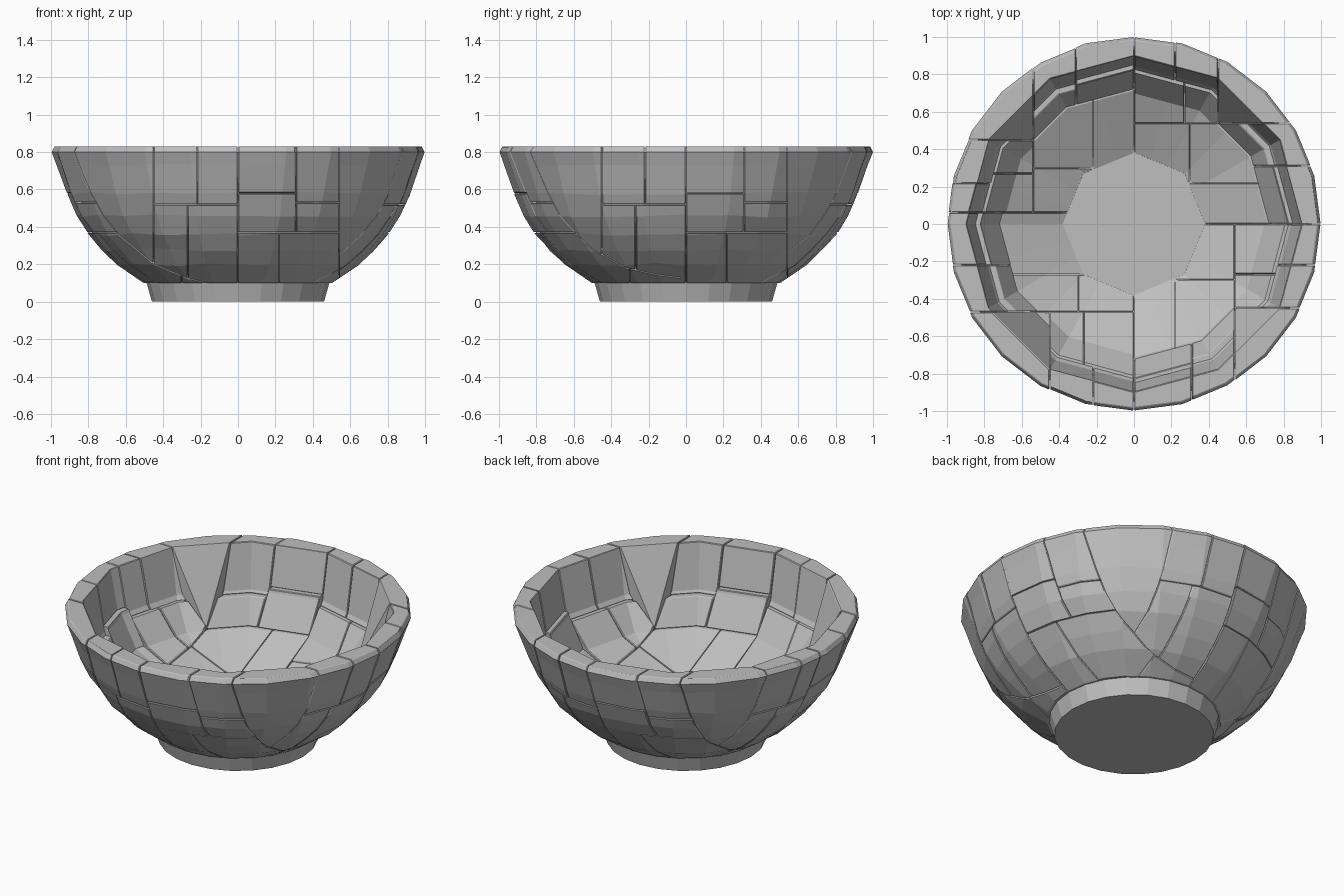
import bpy, bmesh, math, random
from mathutils import Matrix, Vector

cube = bpy.data.objects.get("Cube")
if cube:
    bpy.data.objects.remove(cube, do_unlink=True)

STONE = bpy.data.materials.new("grey_stone")
STONE.use_nodes = True
GREY = (0.52, 0.52, 0.52, 1)
STONE.diffuse_color = GREY
bsdf = next(n for n in STONE.node_tree.nodes if n.type == 'BSDF_PRINCIPLED')
bsdf.inputs["Base Color"].default_value = GREY
bsdf.inputs["Roughness"].default_value = 0.9

SEGS = 24
GAP = 0.002


def ring(bm, radius, z, sides, rough, rng):
    """One ring of SEGS vertices lying on a regular polygon with few sides."""
    verts = []
    step = math.tau / sides
    for i in range(SEGS):
        a = math.tau * i / SEGS
        r = radius * math.cos(step / 2) / math.cos(a % step - step / 2)
        r -= rng.uniform(0, rough)
        dz = rng.uniform(-rough, rough) * 1.5
        verts.append(bm.verts.new((r * math.cos(a), r * math.sin(a), z + dz)))
    return verts


def lathe(profile, closed, seed=1):
    """Turn (radius, z, sides, roughness) points into a solid."""
    bm = bmesh.new()
    rng = random.Random(seed)
    rings = [ring(bm, *p, rng) for p in profile]
    pairs = list(zip(rings, rings[1:]))
    if closed:
        pairs.append((rings[-1], rings[0]))
    for low, high in pairs:
        for i in range(SEGS):
            j = (i + 1) % SEGS
            bm.faces.new((low[i], low[j], high[j], high[i]))
    if not closed:
        bm.faces.new(rings[0])
        bm.faces.new(rings[-1])
    bmesh.ops.recalc_face_normals(bm, faces=bm.faces[:])
    return bm


def finish(bm, name):
    mesh = bpy.data.meshes.new(name)
    bm.to_mesh(mesh)
    bm.free()
    mesh.materials.append(STONE)
    obj = bpy.data.objects.new(name, mesh)
    bpy.context.collection.objects.link(obj)
    return obj


def keep_side(bm, axis, value, sign):
    """Cut on an axis plane, keep one side and cap the cut."""
    co, no = Vector(), Vector()
    co[axis], no[axis] = value + sign * GAP, -sign
    bmesh.ops.bisect_plane(bm, geom=bm.verts[:] + bm.edges[:] + bm.faces[:],
                           dist=1e-5, plane_co=co, plane_no=no, clear_outer=True)
    rim = [e for e in bm.edges if e.is_boundary]
    if rim:
        bmesh.ops.holes_fill(bm, edges=rim, sides=0)


# Bowl wall: outside going up and over the rim
OUTSIDE = [(0.38, 0.1, 8, 0), (0.505, 0.1, 24, 0), (0.65, 0.2, 24, 0.006),
           (0.73, 0.275, 24, 0.006), (0.805, 0.36, 24, 0.006), (0.87, 0.46, 24, 0.006),
           (0.925, 0.58, 24, 0.006), (0.975, 0.73, 24, 0.004),
           (1.0, 0.8, 24, 0), (0.985, 0.83, 24, 0), (0.90, 0.83, 12, 0)]

# Inner faces differ a little by row, so the rows step against each other
INSIDE = {"corner": [(0.73, 0.38)],
          "upper": [(0.845, 0.55), (0.72, 0.36)],
          "middle": [(0.82, 0.56), (0.72, 0.37)],
          "side_lower": [(0.82, 0.53), (0.70, 0.37)],
          "face_lower": [(0.72, 0.37)]}

# Stones of one quarter: row, x range, y range, z range (None is open)
STONES = [
    ("corner", (0.54, None), (None, -0.45), (None, None)),
    ("upper", (0.54, None), (-0.45, -0.22), (0.52, None)),
    ("upper", (0.54, None), (-0.22, 0), (0.52, None)),
    ("side_lower", (0.54, None), (-0.45, -0.27), (None, 0.52)),
    ("side_lower", (0.54, None), (-0.27, 0), (None, 0.52)),
    ("upper", (0, 0.31), (None, 0), (0.58, None)),
    ("upper", (0.31, 0.54), (None, 0), (0.53, None)),
    ("middle", (0, 0.31), (None, 0), (0.37, 0.58)),
    ("middle", (0.31, 0.54), (None, 0), (0.37, 0.53)),
    ("face_lower", (0, 0.22), (None, 0), (None, 0.37)),
    ("face_lower", (0.22, 0.54), (None, -0.3), (None, 0.37)),
    ("face_lower", (0.22, 0.54), (-0.3, 0), (None, 0.37)),
]

# Seams that are moved in single quarters: (quarter, axis) -> old: new
MOVED = {(2, 1): {0: -0.06},
         (3, 0): {0: -0.06, 0.31: 0.22, 0.54: 0.47, 0.22: 0.27}}

# Four quarters turned like a pinwheel
shrink = random.Random(5)
for quarter in range(4):
    for row, *ranges in STONES:
        inner = [(r, z, 12, 0) for r, z in INSIDE[row]]
        bm = lathe(OUTSIDE + inner + [(0.38, 0.2, 8, 0)], True, seed=quarter)
        for axis, limits in enumerate(ranges):
            moved = MOVED.get((quarter, axis), {})
            for limit, sign in zip(limits, (1, -1)):
                if limit is not None:
                    keep_side(bm, axis, moved.get(limit, limit), sign)
        s = 1 if row == "corner" else 1 - shrink.uniform(0, 0.004)
        bm.transform(Matrix.Rotation(quarter * math.pi / 2, 4, 'Z')
                     @ Matrix.Diagonal((s, s, 1, 1)))
        bmesh.ops.recalc_face_normals(bm, faces=bm.faces[:])
        stone = finish(bm, row + "_stone")
        bevel = stone.modifiers.new("worn_edges", 'BEVEL')
        bevel.width = 0.004
        bevel.segments = 1
        bevel.limit_method = 'ANGLE'
        bevel.angle_limit = math.radians(60)

# Mortar core behind the seams, with the flat floor inside
CORE = [(0.48, 0.1), (0.62, 0.2), (0.775, 0.36), (0.89, 0.58), (0.95, 0.8),
        (0.93, 0.8), (0.875, 0.58), (0.755, 0.38), (0.42, 0.201)]
finish(lathe([(r, z, 24, 0) for r, z in CORE], False), "mortar_core")

# Flared foot
finish(lathe([(0.46, 0, 24, 0), (0.49, 0.105, 24, 0)], False), "foot")
